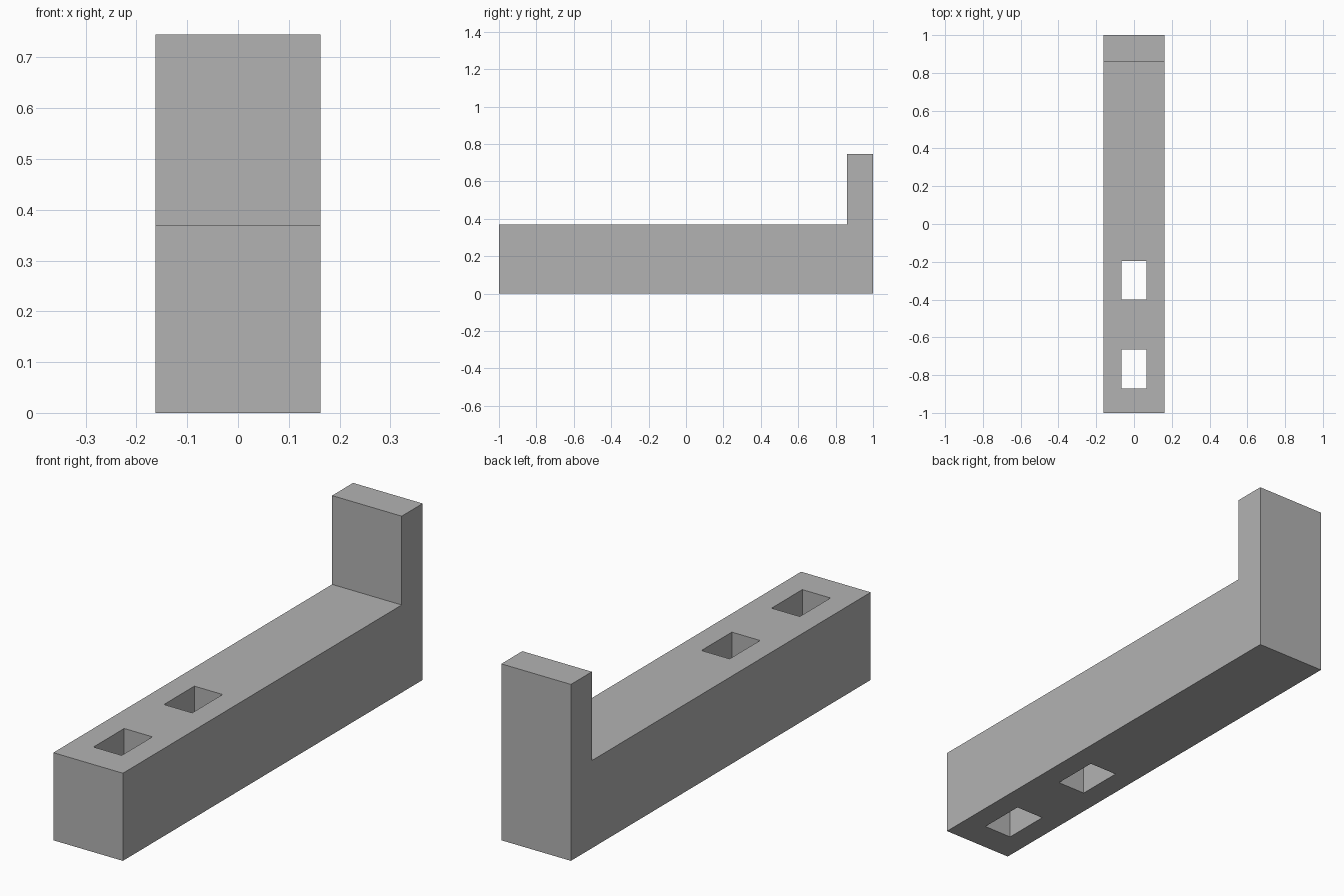
import bpy
import bmesh

if "Cube" in bpy.data.objects:
    bpy.data.objects.remove(bpy.data.objects["Cube"], do_unlink=True)

HALF_WIDTH = 0.1625
BAR_TOP, POST_TOP = 0.37, 0.745
POST_FRONT = 0.86
SLOT_HALF = 0.066
SLOTS = [(-0.87, -0.665), (-0.40, -0.197)]

# Single plain grey
grey = bpy.data.materials.new("plain_grey")
grey.use_nodes = True
colour = (0.45, 0.45, 0.45, 1)
grey.diffuse_color = colour
grey.node_tree.nodes["Principled BSDF"].inputs["Base Color"].default_value = colour


def extrude_profile(name, profile, half_width):
    """Extrude a (y, z) outline symmetrically along x."""
    bm = bmesh.new()
    face = bm.faces.new([bm.verts.new((-half_width, y, z)) for y, z in profile])
    result = bmesh.ops.extrude_face_region(bm, geom=[face])
    verts = [v for v in result["geom"] if isinstance(v, bmesh.types.BMVert)]
    bmesh.ops.translate(bm, verts=verts, vec=(2 * half_width, 0, 0))
    bmesh.ops.recalc_face_normals(bm, faces=bm.faces)
    mesh = bpy.data.meshes.new(name)
    bm.to_mesh(mesh)
    bm.free()
    mesh.materials.append(grey)
    obj = bpy.data.objects.new(name, mesh)
    bpy.context.collection.objects.link(obj)
    return obj


# L-shaped bar with an upright post at the back
bracket = extrude_profile("bracket_bar", [
    (-1, 0), (1, 0), (1, POST_TOP), (POST_FRONT, POST_TOP),
    (POST_FRONT, BAR_TOP), (-1, BAR_TOP)], HALF_WIDTH)

# Rectangular slots cut right through the bar
bpy.context.view_layer.objects.active = bracket
for front, back in SLOTS:
    low, high = -0.1, BAR_TOP + 0.1
    cutter = extrude_profile("slot_cutter", [
        (front, low), (back, low), (back, high), (front, high)], SLOT_HALF)
    cutter.hide_render = True
    cut = bracket.modifiers.new("slot", "BOOLEAN")
    cut.operation = "DIFFERENCE"
    cut.solver = "EXACT"
    cut.object = cutter
    bpy.ops.object.modifier_apply(modifier=cut.name)
    bpy.data.objects.remove(cutter, do_unlink=True)
